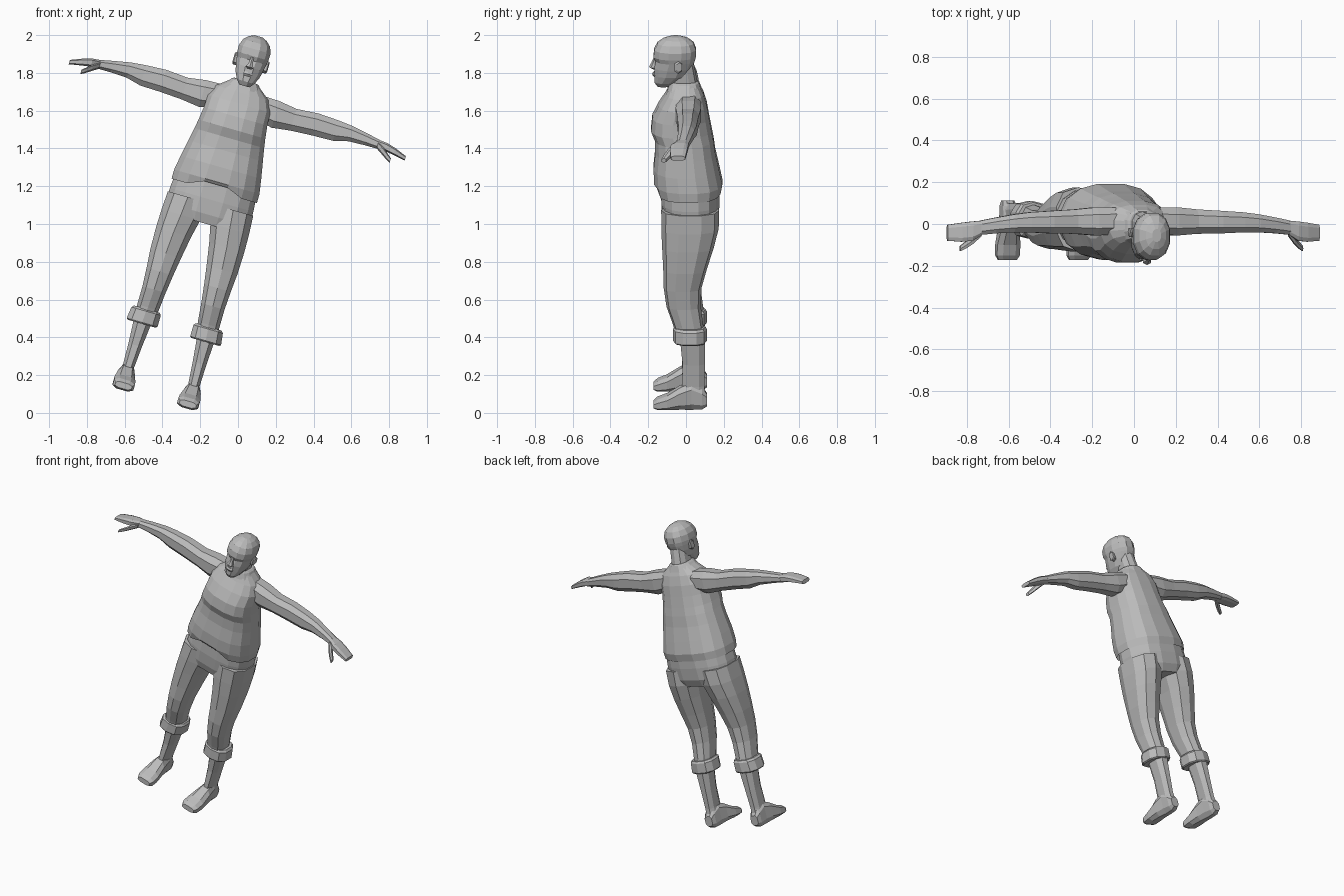
import bpy, bmesh, math
from mathutils import Matrix

grey = bpy.data.materials.new("plain grey")
grey.diffuse_color = (0.5, 0.5, 0.5, 1)

# The whole figure leans sideways around the point between its feet
LEAN = Matrix.Translation((-0.443, 0, 0.07)) @ Matrix.Rotation(math.radians(16), 4, 'Y')


def power(v, p):
    return math.copysign(abs(v) ** p, v)


def loft(name, axis, sections, sides=12, square=0.8, mirror=False, cap_start=True, edit=None):
    """Skin rounded sections (t, a0, a1, b0, b1) along an axis; a, b are the other two axes in order."""
    bm = bmesh.new()
    rings = []
    for t, a0, a1, b0, b1 in sections:
        ring = []
        for i in range(sides):
            ang = 2 * math.pi * (i + 0.5) / sides
            k = 1 / math.cos(math.pi / sides) ** square
            a = (a0 + a1) / 2 + (a1 - a0) / 2 * k * power(math.cos(ang), square)
            b = (b0 + b1) / 2 + (b1 - b0) / 2 * k * power(math.sin(ang), square)
            co = [a, b]
            co.insert(axis, t)
            ring.append(bm.verts.new(co))
        rings.append(ring)
    for lo, hi in zip(rings, rings[1:]):
        for i in range(sides):
            j = (i + 1) % sides
            bm.faces.new((lo[i], lo[j], hi[j], hi[i]))
    if cap_start:
        bm.faces.new(rings[0][::-1])
    bm.faces.new(rings[-1])
    if edit:
        edit(rings)
    bmesh.ops.recalc_face_normals(bm, faces=bm.faces)
    mesh = bpy.data.meshes.new(name)
    bm.to_mesh(mesh)
    bm.free()
    mesh.materials.append(grey)
    ob = bpy.data.objects.new(name, mesh)
    bpy.context.collection.objects.link(ob)
    ob.matrix_world = LEAN
    if mirror:
        ob.modifiers.new("mirror", 'MIRROR')
    return ob


def sym(rows):
    """Centred sections from (height, half width, front, back)."""
    return [(h, -w, w, f, b) for h, w, f, b in rows]


X, Y, Z = 0, 1, 2


# Shirt, open at the hem with a raised notch in front
def hem_notch(rings):
    for v in rings[0]:
        if v.co.y < 0 and abs(v.co.x) < 0.1:
            v.co.z += 0.035


loft("shirt", Z, sym([
    (1.15, .235, -.155, .183), (1.20, .235, -.168, .192), (1.28, .222, -.172, .175),
    (1.37, .205, -.163, .155), (1.44, .192, -.165, .145), (1.49, .184, -.185, .135),
    (1.56, .175, -.178, .122), (1.63, .172, -.143, .110), (1.69, .145, -.105, .092),
    (1.745, .075, -.078, .065)]), sides=16, cap_start=False, edit=hem_notch)

# Trouser seat
loft("trouser_seat", Z, sym([
    (.97, .215, -.105, .150), (1.02, .228, -.122, .172),
    (1.10, .230, -.130, .178), (1.22, .220, -.130, .175)]), sides=16)

# Trouser legs, rolled cuffs and bare lower legs
loft("trouser_leg", Z, [
    (.40, .118, .226, -.050, .095), (.46, .108, .226, -.065, .088),
    (.56, .098, .226, -.100, .075), (.66, .085, .232, -.114, .078),
    (.76, .070, .240, -.116, .105), (.88, .050, .243, -.121, .142),
    (.98, .028, .241, -.125, .167), (1.08, .015, .235, -.125, .170)], sides=10, mirror=True)
loft("rolled_cuff", Z, [
    (.368, .098, .252, -.060, .102), (.375, .090, .260, -.066, .107),
    (.438, .090, .252, -.066, .107), (.450, .100, .240, -.055, .100)], sides=10, mirror=True)
loft("lower_leg", Z, [
    (.04, .146, .216, -.030, .105), (.13, .150, .211, -.022, .098),
    (.25, .140, .214, -.018, .100), (.39, .125, .222, -.032, .102)], sides=8, mirror=True)
loft("foot", Y, [
    (.112, .155, .210, .020, .085), (.085, .146, .218, .004, .120),
    (.030, .142, .220, .002, .150), (-.030, .135, .228, .004, .125),
    (-.100, .122, .236, .002, .080), (-.150, .120, .234, .002, .060),
    (-.172, .132, .222, .010, .042)], sides=8, square=.7, mirror=True)

# Arms, hands and thumbs
loft("arm", X, [
    (.11, -.050, .080, 1.575, 1.705), (.20, -.055, .080, 1.555, 1.702),
    (.30, -.047, .070, 1.568, 1.687), (.42, -.045, .063, 1.575, 1.696),
    (.53, -.040, .056, 1.578, 1.690), (.61, -.040, .046, 1.598, 1.682),
    (.70, -.045, .030, 1.602, 1.665), (.77, -.052, .016, 1.602, 1.650)], sides=8, mirror=True)
loft("hand", X, [
    (.765, -.052, .016, 1.602, 1.650), (.81, -.080, .012, 1.602, 1.646),
    (.86, -.085, .006, 1.594, 1.632), (.925, -.080, -.004, 1.582, 1.606)],
    sides=8, square=.6, mirror=True)
loft("thumb", X, [
    (.765, -.058, -.025, 1.605, 1.638), (.80, -.095, -.058, 1.582, 1.615),
    (.83, -.118, -.085, 1.562, 1.590), (.852, -.130, -.105, 1.550, 1.572)],
    sides=6, mirror=True)

# Neck and shirt collar
loft("neck", Z, sym([
    (1.68, .070, -.085, .070), (1.75, .052, -.082, .058), (1.85, .050, -.090, .040)]), sides=10)
loft("collar", Z, sym([
    (1.71, .105, -.098, .082), (1.750, .074, -.086, .068), (1.756, .062, -.078, .060)]), sides=12)

# Head with recessed eye line
loft("head", Z, sym([
    (1.728, .028, -.152, -.090), (1.752, .048, -.168, -.050), (1.79, .066, -.168, .005),
    (1.83, .075, -.168, .030), (1.868, .081, -.160, .045), (1.892, .086, -.172, .052),
    (1.93, .087, -.168, .053), (1.965, .074, -.150, .040), (1.988, .050, -.120, .012),
    (2.001, .022, -.085, -.025)]), sides=12, square=.9)

# Face details
loft("nose", Z, sym([
    (1.822, .012, -.176, -.15), (1.832, .020, -.194, -.15),
    (1.855, .011, -.182, -.15), (1.885, .008, -.170, -.15)]), sides=6)
loft("lips", Z, sym([
    (1.782, .016, -.172, -.15), (1.793, .026, -.178, -.15), (1.805, .016, -.173, -.15)]), sides=6)
loft("ear", X, [
    (.070, -.060, -.025, 1.825, 1.875), (.090, -.062, -.020, 1.825, 1.885),
    (.096, -.050, -.020, 1.835, 1.880)], sides=6, mirror=True)
